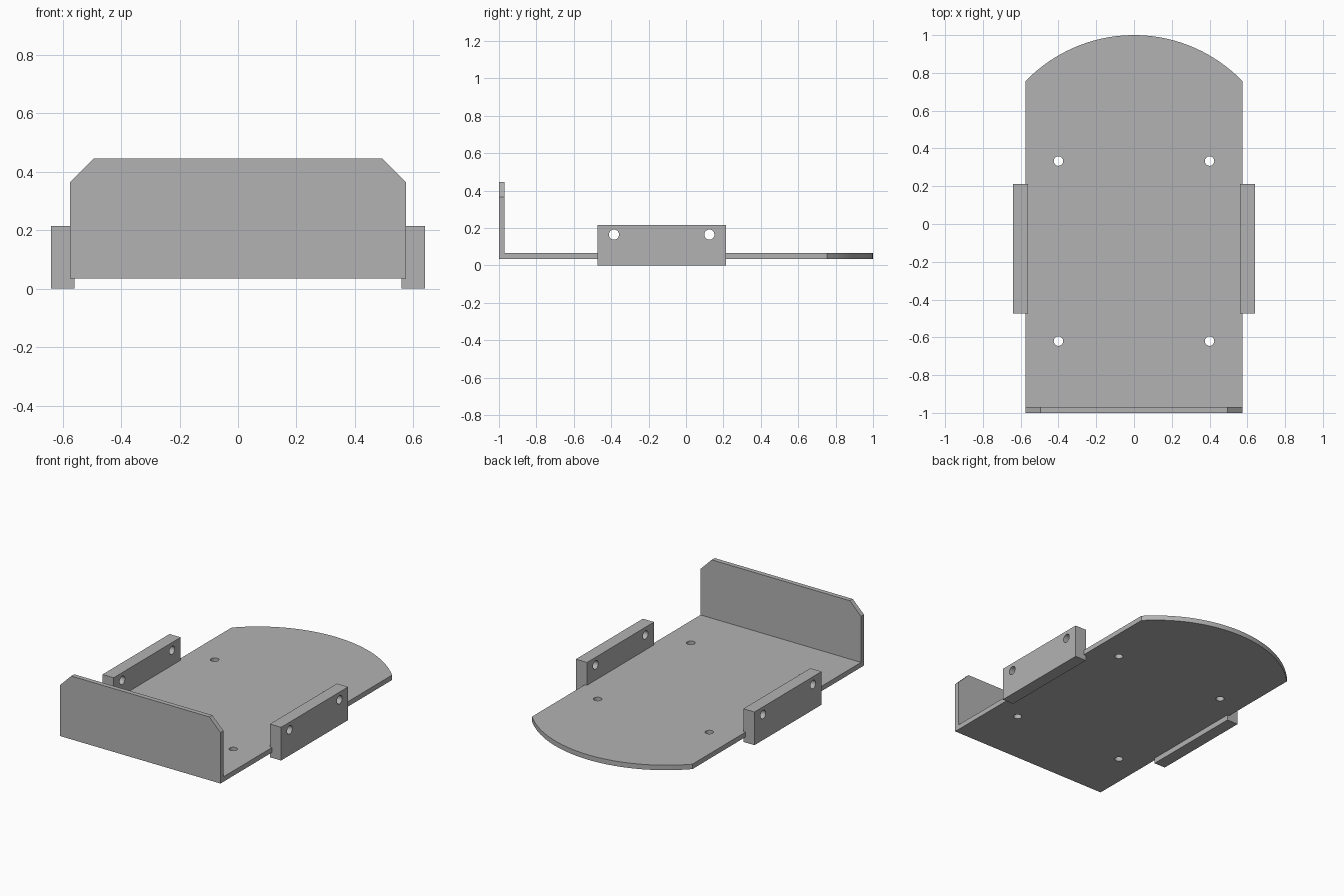
import bpy
import bmesh
from math import sin, cos, asin, tau, radians
from mathutils import Matrix, Vector

cube = bpy.data.objects.get("Cube")
if cube:
    bpy.data.objects.remove(cube)

grey = bpy.data.materials.new("plain grey")
grey.use_nodes = True
colour = (0.45, 0.45, 0.45, 1)
grey.diffuse_color = colour
grey.node_tree.nodes["Principled BSDF"].inputs["Base Color"].default_value = colour


def circle(u, v, r, n=32):
    return [(u + r * cos(tau * i / n), v + r * sin(tau * i / n)) for i in range(n)]


def sheet(name, outline, holes, thickness, frame):
    """Fill a 2D outline with holes, thicken it and place it with a frame matrix."""
    bm = bmesh.new()
    edges = []
    for loop in [outline] + holes:
        verts = [bm.verts.new((u, v, 0)) for u, v in loop]
        edges += [bm.edges.new((a, b)) for a, b in zip(verts, verts[1:] + verts[:1])]
    bmesh.ops.triangle_fill(bm, use_beauty=True, use_dissolve=False,
                            edges=edges, normal=(0, 0, 1))
    top = bmesh.ops.extrude_face_region(bm, geom=bm.faces[:], use_keep_orig=True)
    moved = [g for g in top["geom"] if isinstance(g, bmesh.types.BMVert)]
    bmesh.ops.translate(bm, vec=Vector((0, 0, thickness)), verts=moved)
    bmesh.ops.transform(bm, matrix=frame, verts=bm.verts[:])
    bmesh.ops.recalc_face_normals(bm, faces=bm.faces[:])
    mesh = bpy.data.meshes.new(name)
    bm.to_mesh(mesh)
    bm.free()
    mesh.materials.append(grey)
    obj = bpy.data.objects.new(name, mesh)
    bpy.context.collection.objects.link(obj)
    bpy.ops.object.select_all(action="DESELECT")
    obj.select_set(True)
    bpy.context.view_layer.objects.active = obj
    bpy.ops.object.shade_smooth_by_angle(angle=radians(30))
    return obj


half, wall, bottom, height = 0.575, 0.03, 0.035, 0.445

# Base plate with a rounded rear end and four mounting holes
radius = 0.797
spread = asin(half / radius)
arc = [(radius * sin(a), 1 - radius + radius * cos(a))
       for a in (spread * (1 - i / 24) for i in range(49))]
plate_outline = [(-half, -1 + wall), (half, -1 + wall)] + arc
plate_holes = [circle(x, y, 0.025) for x in (-0.4, 0.4) for y in (-0.62, 0.333)]
sheet("base_plate", plate_outline, plate_holes, 0.032,
      Matrix.Translation((0, 0, bottom)))

# Upright front wall with chamfered top corners
cut = 0.08
wall_outline = [(-half, bottom), (half, bottom), (half, height - cut),
                (half - cut, height), (cut - half, height), (-half, height - cut)]
sheet("front_wall", wall_outline, [], wall,
      Matrix.Translation((0, -1 + wall, 0)) @ Matrix.Rotation(radians(90), 4, "X"))

# Side blocks, each with two cross holes (profile in y, z, thickened along x)
upright = Matrix(((0, 0, 1, 0), (1, 0, 0, 0), (0, 1, 0, 0), (0, 0, 0, 1)))
block_outline = [(-0.473, 0), (0.213, 0), (0.213, 0.215), (-0.473, 0.215)]
block_holes = [circle(y, 0.165, 0.027) for y in (-0.385, 0.125)]
for name, x in (("left_block", 0.56), ("right_block", -0.64)):
    sheet(name, block_outline, block_holes, 0.08,
          Matrix.Translation((x, 0, 0)) @ upright)
